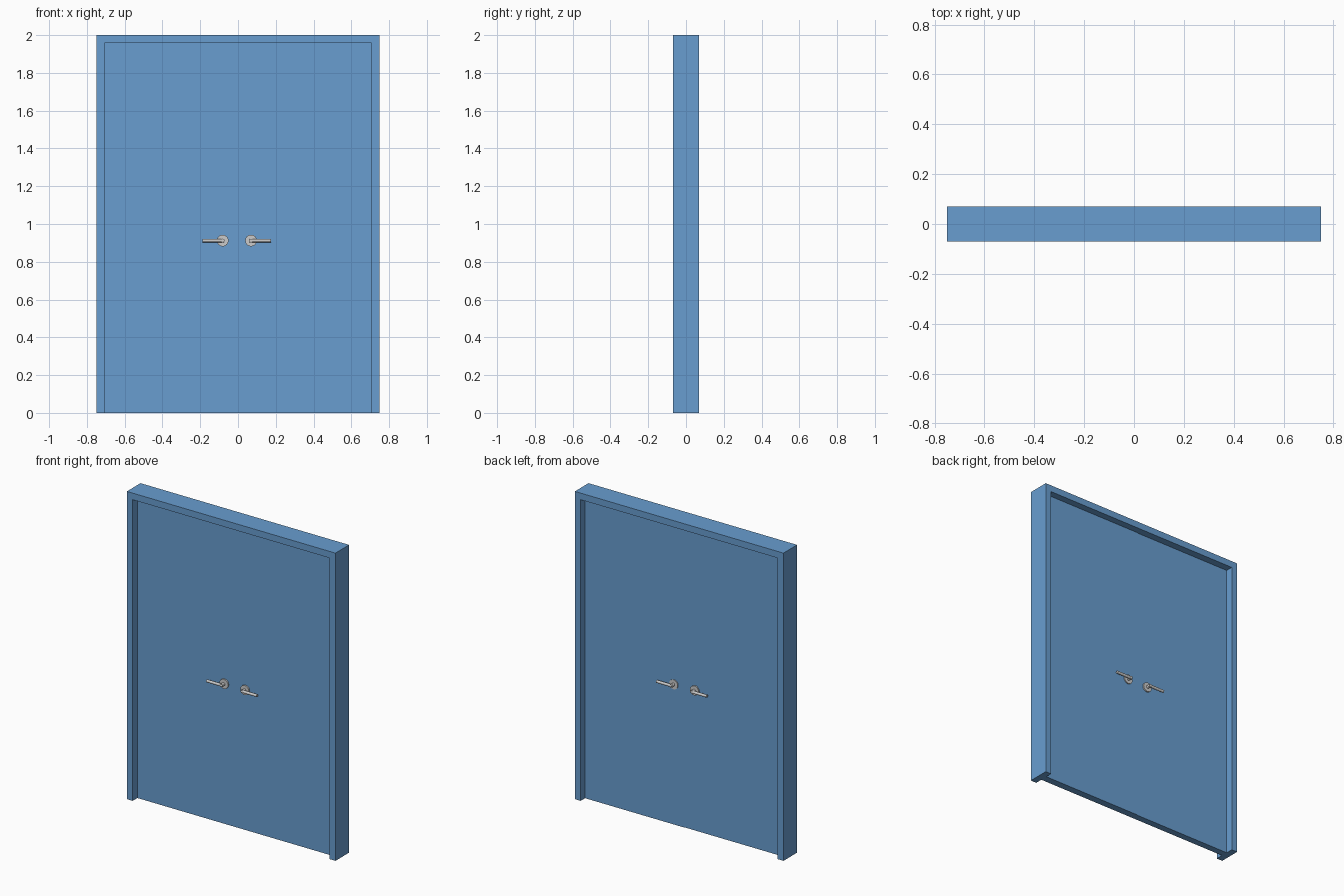
import bpy, bmesh
from math import radians
from mathutils import Matrix, Vector

if "Cube" in bpy.data.objects:
    bpy.data.objects.remove(bpy.data.objects["Cube"])

W, H, D = 0.75, 2.0, 0.07          # frame half width, height, half depth
IW, IH = 0.708, 1.957              # opening half width, height
FACE = 0.022                       # half thickness of the leaves
SEAM, HZ = -0.006, 0.912           # meeting line x, handle height

blue = bpy.data.materials.new("blue_paint")
blue.diffuse_color = (0.14, 0.34, 0.63, 1)
blue.use_nodes = True
blue.node_tree.nodes["Principled BSDF"].inputs["Base Color"].default_value = blue.diffuse_color


def finish(bm, name, mat=None):
    bmesh.ops.recalc_face_normals(bm, faces=bm.faces)
    me = bpy.data.meshes.new(name)
    bm.to_mesh(me)
    bm.free()
    ob = bpy.data.objects.new(name, me)
    bpy.context.collection.objects.link(ob)
    if mat:
        me.materials.append(mat)
    return ob


def extrude_xz(name, pts, y0, y1, mat=None):
    bm = bmesh.new()
    face = bm.faces.new([bm.verts.new((x, y0, z)) for x, z in pts])
    out = bmesh.ops.extrude_face_region(bm, geom=[face])
    top = [g for g in out["geom"] if isinstance(g, bmesh.types.BMVert)]
    bmesh.ops.translate(bm, verts=top, vec=(0, y1 - y0, 0))
    return finish(bm, name, mat)


def rod(bm, a, b, r, seg=16):
    a, b = Vector(a), Vector(b)
    rot = (b - a).to_track_quat('Z', 'Y').to_matrix().to_4x4()
    bmesh.ops.create_cone(bm, cap_ends=True, segments=seg, radius1=r, radius2=r,
                          depth=(b - a).length,
                          matrix=Matrix.Translation((a + b) / 2) @ rot)


# Door frame: two jambs and a head
extrude_xz("door_frame", [(-W, 0), (-W, H), (W, H), (W, 0), (IW, 0), (IW, IH),
                          (-IW, IH), (-IW, 0)], -D, D, blue)

# Two leaves, with a slight step at the back along the meeting line
for name, x0, x1, back in (("left_leaf", -IW, SEAM, FACE),
                           ("right_leaf", SEAM, IW, FACE + 0.003)):
    extrude_xz(name, [(x0, 0), (x0, IH), (x1, IH), (x1, 0)], -FACE, back, blue)

# Lever handles on both faces of both leaves
for side, sx in (("left", -1), ("right", 1)):
    for face, sy in (("front", -1), ("back", 1)):
        x, end = SEAM + sx * 0.075, SEAM + sx * 0.181
        bm = bmesh.new()
        rod(bm, (x, sy * 0.018, HZ), (x, sy * 0.031, HZ), 0.031)      # rosette
        rod(bm, (x, sy * 0.03, HZ), (x, sy * 0.058, HZ), 0.010)       # neck
        rod(bm, (x - sx * 0.008, sy * 0.051, HZ), (end, sy * 0.051, HZ), 0.009)  # lever
        ob = finish(bm, f"{side}_{face}_handle")
        bpy.ops.object.select_all(action='DESELECT')
        ob.select_set(True)
        bpy.context.view_layer.objects.active = ob
        bpy.ops.object.shade_smooth_by_angle(angle=radians(30))
